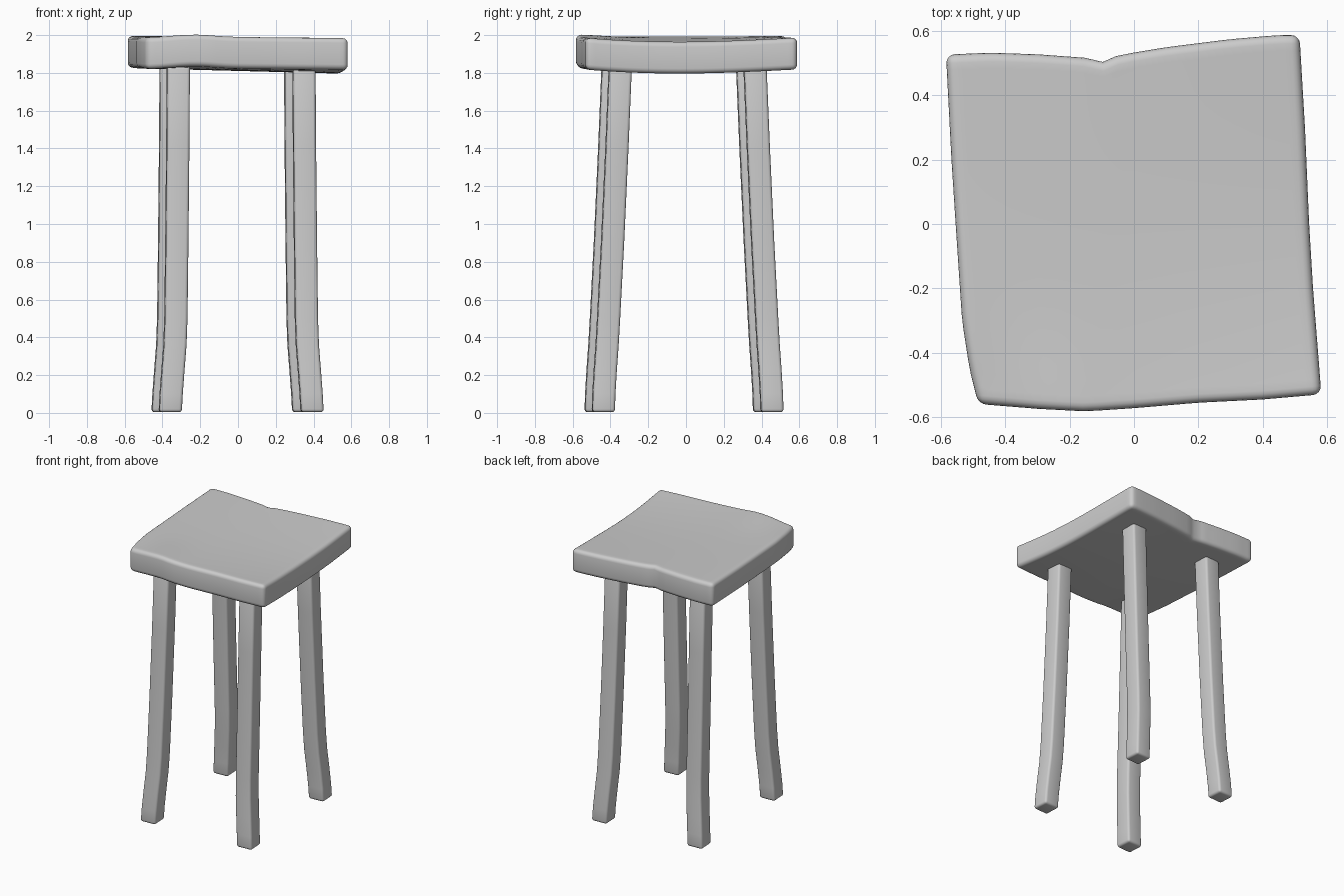
import bpy, bmesh, math
from mathutils import Vector

if "Cube" in bpy.data.objects:
    bpy.data.objects.remove(bpy.data.objects["Cube"])

# Seat outline, one curve per side
BACK = [(-.585, .527), (-.45, .533), (-.3, .528), (-.15, .517), (-.1, .503),
        (-.05, .525), (.1, .55), (.3, .575), (.45, .588), (.515, .588)]
FRONT = [(-.485, -.56), (-.3, -.575), (-.15, -.583), (0, -.573), (.2, -.556), (.4, -.546), (.583, -.53)]
LEFT = [(-.485, -.56), (-.512, -.45), (-.535, -.3), (-.555, 0), (-.568, .2), (-.585, .527)]
RIGHT = [(.583, -.53), (.557, -.2), (.545, 0), (.532, .3), (.515, .588)]
N = 23


def along(pts, t):
    """Point at fraction t of the curve's first-to-last chord."""
    p = [Vector(q) for q in pts]
    chord = p[-1] - p[0]
    f = [(q - p[0]).dot(chord) / chord.length_squared for q in p]
    for i in range(len(p) - 1):
        if t <= f[i + 1] or i == len(p) - 2:
            return p[i].lerp(p[i + 1], (t - f[i]) / (f[i + 1] - f[i]))


def patch(u, v):
    """Blend the four side curves into a surface point."""
    sides = (along(FRONT, u).lerp(along(BACK, u), v)
             + along(LEFT, v).lerp(along(RIGHT, v), u))
    corners = (Vector(FRONT[0]).lerp(Vector(FRONT[-1]), u)
               .lerp(Vector(BACK[0]).lerp(Vector(BACK[-1]), u), v))
    return sides - corners


def height(u, v):
    """Top surface: sags mid-right, with a small hump near the front left."""
    sag = .022 * math.sin(math.pi * v ** .85) * (.15 + .85 * u)
    hump = .01 * math.exp(-((u - .25) / .12) ** 2 - (v / .2) ** 2)
    droop = .008 * math.exp(-(u / .1) ** 2 - (v / .15) ** 2)
    return 1.996 - .01 * u - sag + hump - droop


def finish(name, bm, bevel, segments):
    bmesh.ops.recalc_face_normals(bm, faces=bm.faces)
    sharp = [e for e in bm.edges if e.calc_face_angle(0) > math.radians(50)]
    bmesh.ops.bevel(bm, geom=sharp, offset=bevel, segments=segments, profile=.5, affect='EDGES')
    me = bpy.data.meshes.new(name)
    bm.to_mesh(me)
    bm.free()
    ob = bpy.data.objects.new(name, me)
    bpy.context.collection.objects.link(ob)
    bpy.ops.object.select_all(action='DESELECT')
    ob.select_set(True)
    bpy.context.view_layer.objects.active = ob
    bpy.ops.object.shade_smooth_by_angle(angle=math.radians(40))


# Seat: warped slab with a notch in its back edge
bm = bmesh.new()
us = [i / N for i in range(N + 1)]
us[10] = (-.1 + .585) / 1.1          # column on the notch
grid = []
for u in us:
    col = []
    for j in range(N + 1):
        p = patch(u, j / N)
        col.append(bm.verts.new((p.x, p.y, height(u, j / N))))
    grid.append(col)
for i in range(N):
    for j in range(N):
        bm.faces.new((grid[i][j], grid[i + 1][j], grid[i + 1][j + 1], grid[i][j + 1]))
ext = bmesh.ops.extrude_face_region(bm, geom=bm.faces[:], use_keep_orig=True)
bmesh.ops.translate(bm, vec=(0, 0, -.168),
                    verts=[g for g in ext['geom'] if isinstance(g, bmesh.types.BMVert)])
finish("seat", bm, .027, 4)

# Legs: square bars, splayed, with outward-kicked feet; the set is turned slightly
TOPS = {"front_left": (-.316, -.386), "front_right": (.349, -.348),
        "back_left": (-.354, .326), "back_right": (.305, .365)}
# height, outward shift in x, outward shift in y
PATH = [(1.835, 0, 0), (1.4, .003, .018), (.9, .008, .041), (.5, .013, .062),
        (.36, .018, .07), (.22, .029, .08), (.1, .038, .087), (.004, .043, .09)]
TURN = math.radians(3)
RADIUS = .084
for name, (x, y) in TOPS.items():
    bm = bmesh.new()
    rings = []
    for z, dx, dy in PATH:
        cx, cy = x + math.copysign(dx, x), y + math.copysign(dy, y)
        angles = [TURN + math.pi * (k + .5) / 2 for k in range(4)]
        rings.append([bm.verts.new((cx + RADIUS * math.cos(a), cy + RADIUS * math.sin(a), z))
                      for a in angles])
    for a, b in zip(rings, rings[1:]):
        for k in range(4):
            bm.faces.new((a[k], a[(k + 1) % 4], b[(k + 1) % 4], b[k]))
    bm.faces.new(rings[0])
    bm.faces.new(rings[-1][::-1])
    finish(name + "_leg", bm, .016, 3)
